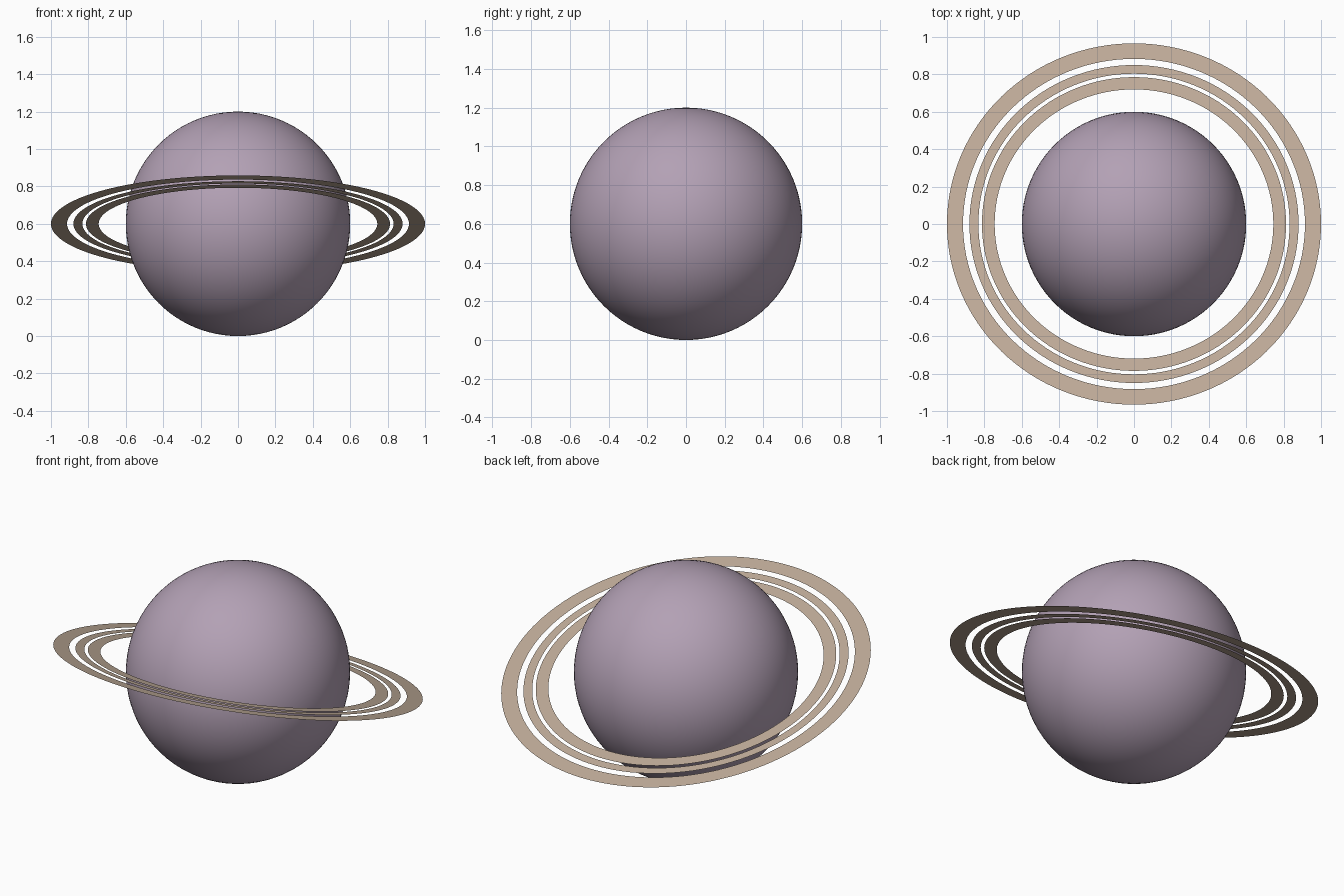
import bpy, bmesh
from math import cos, sin, pi, radians

if "Cube" in bpy.data.objects:
    bpy.data.objects.remove(bpy.data.objects["Cube"], do_unlink=True)

CENTRE = (0, 0, 0.6)
TILT = radians(-15)


def make_material(name, colour):
    mat = bpy.data.materials.new(name)
    mat.use_nodes = True
    mat.diffuse_color = colour
    mat.node_tree.nodes["Principled BSDF"].inputs["Base Color"].default_value = colour
    return mat


mauve = make_material("dusty mauve", (0.45, 0.355, 0.46, 1))
sand = make_material("pale sand", (0.53, 0.415, 0.32, 1))


def flat_ring(name, inner, outer, sides=128):
    """Paper-thin annulus, tilted so its front edge rises."""
    bm = bmesh.new()
    loops = []
    for r in (inner, outer):
        loops.append([bm.verts.new((r * cos(2 * pi * i / sides), r * sin(2 * pi * i / sides), 0))
                      for i in range(sides)])
    a, b = loops
    for i in range(sides):
        j = (i + 1) % sides
        bm.faces.new((a[i], b[i], b[j], a[j]))
    mesh = bpy.data.meshes.new(name)
    bm.to_mesh(mesh)
    bm.free()
    mesh.materials.append(sand)
    ob = bpy.data.objects.new(name, mesh)
    ob.location = CENTRE
    ob.rotation_euler.x = TILT
    bpy.context.collection.objects.link(ob)


# Planet body
bpy.ops.mesh.primitive_uv_sphere_add(segments=96, ring_count=48, radius=0.6, location=CENTRE)
planet = bpy.context.object
planet.name = "planet"
planet.data.materials.append(mauve)
bpy.ops.object.shade_smooth()

# Three concentric rings
flat_ring("inner_ring", 0.745, 0.813)
flat_ring("middle_ring", 0.832, 0.88)
flat_ring("outer_ring", 0.914, 1.0)
